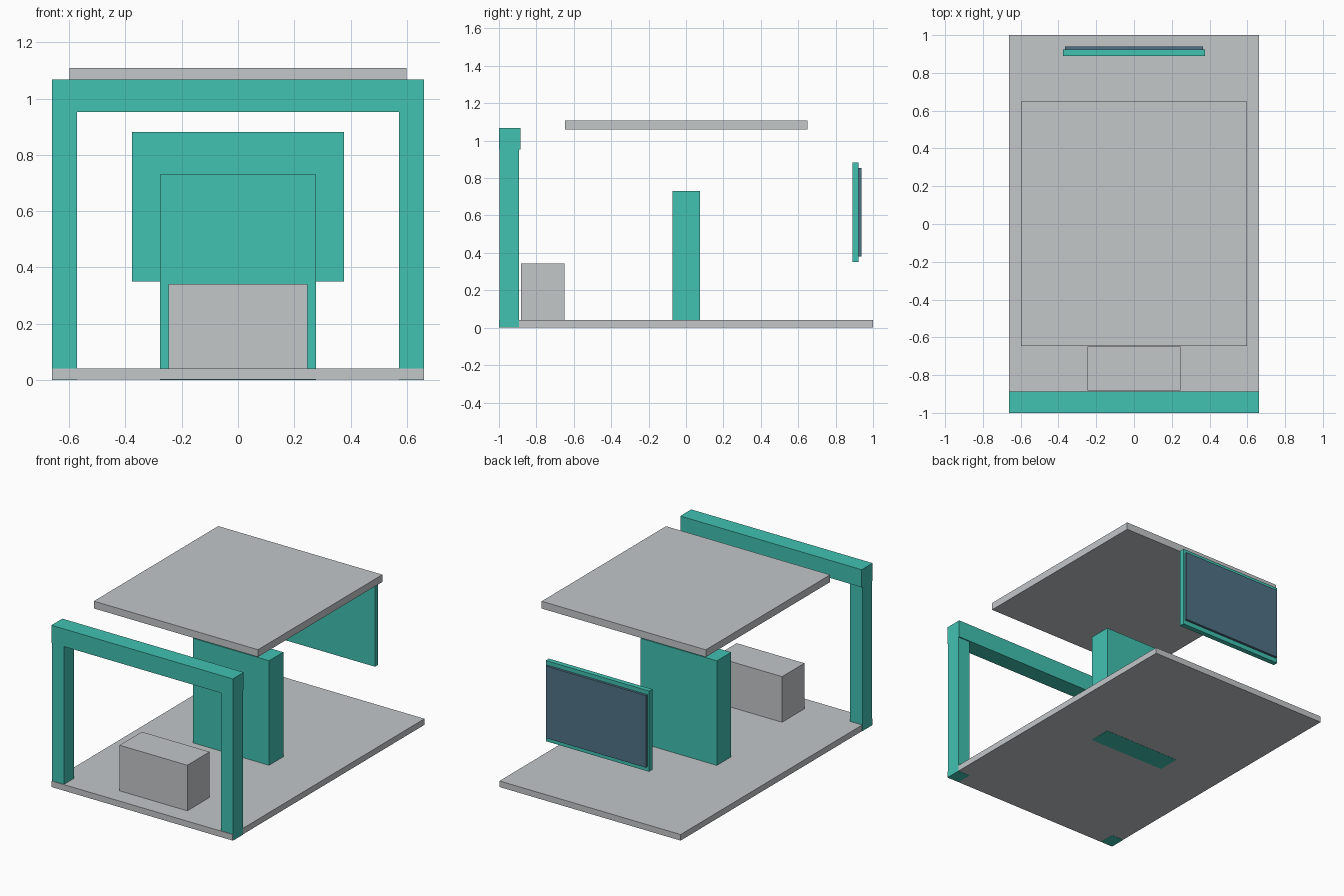
import bpy

if "Cube" in bpy.data.objects:
    bpy.data.objects.remove(bpy.data.objects["Cube"])


def material(name, rgb):
    m = bpy.data.materials.new(name)
    m.diffuse_color = (*rgb, 1.0)
    m.use_nodes = True
    m.node_tree.nodes["Principled BSDF"].inputs["Base Color"].default_value = m.diffuse_color
    return m


TEAL = material("teal", (0.053, 0.539, 0.445))
GREY = material("light grey", (0.546, 0.571, 0.584))
SCREEN = material("slate blue", (0.080, 0.171, 0.238))


def box(name, mat, x, y, z):
    """Box spanning the (min, max) ranges on each axis."""
    spans = (x, y, z)
    bpy.ops.mesh.primitive_cube_add(size=1, location=[(a + b) / 2 for a, b in spans])
    ob = bpy.context.object
    ob.name = name
    ob.scale = [b - a for a, b in spans]
    bpy.ops.object.transform_apply(location=False, rotation=False, scale=True)
    ob.data.materials.append(mat)
    return ob


def centred(name, mat, half_width, y, z):
    return box(name, mat, (-half_width, half_width), y, z)


# Floor slab, a hair inside the posts and panel that pass through it
centred("floor", GREY, 0.661, (-1.0, 1.0), (0.001, 0.041))

# Entrance gate: two posts and a cross beam
for side, x in (("left", (-0.662, -0.572)), ("right", (0.572, 0.662))):
    box(side + "_post", TEAL, x, (-0.996, -0.893), (0.0, 0.96))
centred("cross_beam", TEAL, 0.662, (-1.0, -0.886), (0.952, 1.068))

# Counter behind the gate
centred("counter", GREY, 0.247, (-0.881, -0.649), (0.041, 0.342))

# Central partition wall
centred("partition", TEAL, 0.278, (-0.073, 0.075), (0.0, 0.731))

# Floating canopy
centred("canopy", GREY, 0.599, (-0.647, 0.649), (1.061, 1.109))

# Rear display: backing board and screen
centred("display_board", TEAL, 0.377, (0.890, 0.923), (0.350, 0.882))
centred("display_screen", SCREEN, 0.364, (0.923, 0.939), (0.380, 0.855))
